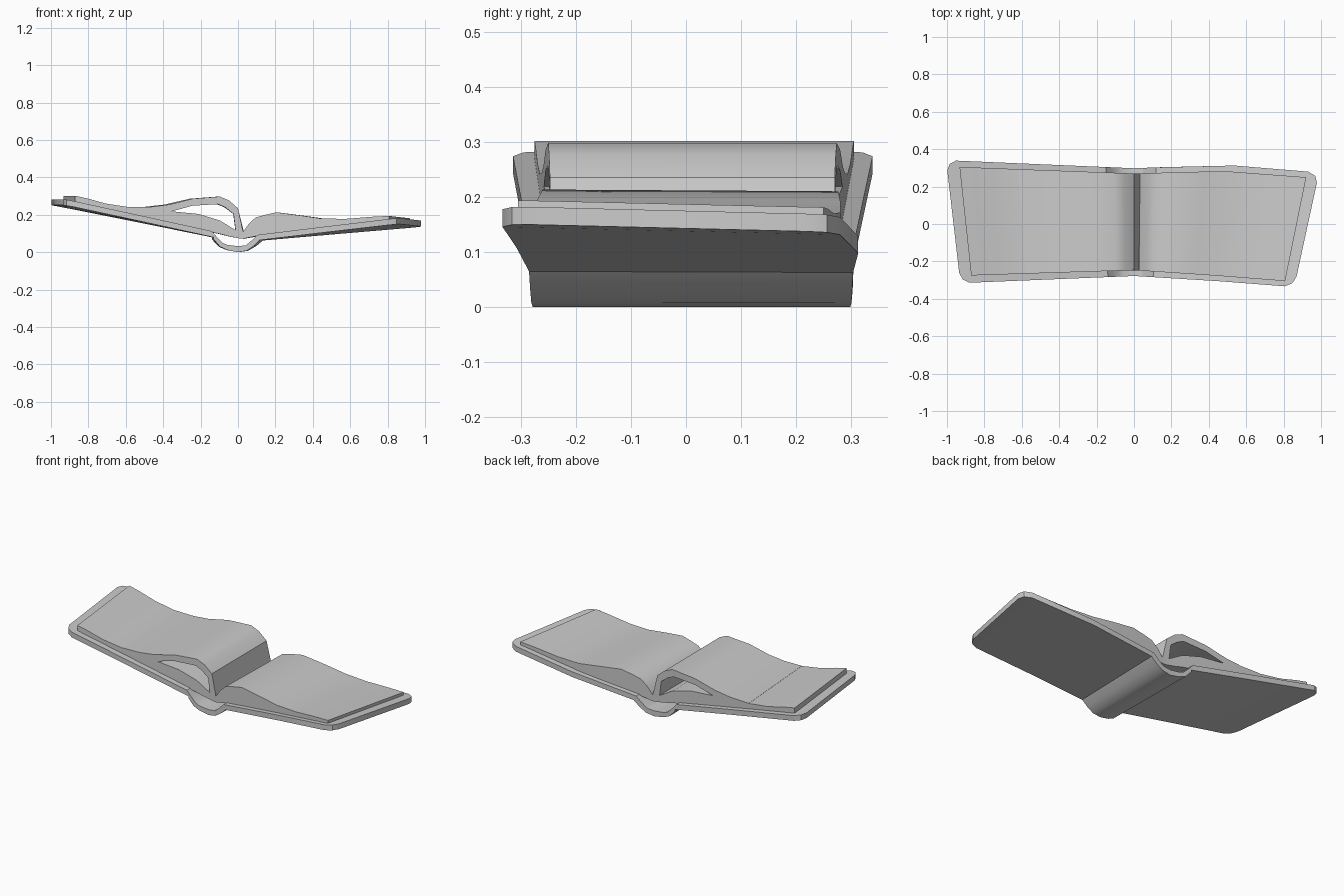
import bpy, bmesh, math

grey = bpy.data.materials.new("plain grey")
grey.diffuse_color = (0.6, 0.6, 0.6, 1)

# front and back edge positions (u, y_front, y_back)
COVER_Y = [(-.965, -.316, .341), (0, -.278, .298), (.45, -.303, .317), (.93, -.337, .275)]
PAGE_Y = [(-.9, -.275, .305), (0, -.247, .27), (.45, -.275, .283), (.87, -.305, .25)]


def edge(table, u, k):
    for a, b in zip(table, table[1:]):
        if u <= b[0] or b is table[-1]:
            t = min(1, max(0, (u - a[0]) / (b[0] - a[0])))
            return a[k] + t * (b[k] - a[k])


def place(table, u, z, side, inset):
    """Put a profile point on the front (-1) or back (+1) edge, with the skewed ends."""
    y = edge(table, u, 1 if side < 0 else 2) - side * inset
    s = y / .3
    if u < 0:
        return (u + s * u * .036, y, z)
    return (u + s * u * .070, y, z - s * u * .008)


def sheet(name, rows, table):
    """rows: (u_top, z_top, u_bottom, z_bottom, inset)"""
    bm = bmesh.new()
    rings = []
    for ut, zt, ub, zb, ins in rows:
        pts = [(ut, zt, -1), (ut, zt, 1), (ub, zb, 1), (ub, zb, -1)]
        rings.append([bm.verts.new(place(table, u, z, s, ins)) for u, z, s in pts])
    for a, b in zip(rings, rings[1:]):
        for i in range(4):
            j = (i + 1) % 4
            bm.faces.new((a[i], a[j], b[j], b[i]))
    bm.faces.new(rings[0])
    bm.faces.new(rings[-1][::-1])
    bmesh.ops.recalc_face_normals(bm, faces=bm.faces)
    me = bpy.data.meshes.new(name)
    bm.to_mesh(me)
    bm.free()
    me.materials.append(grey)
    ob = bpy.data.objects.new(name, me)
    bpy.context.collection.objects.link(ob)
    bpy.context.view_layer.objects.active = ob
    ob.select_set(True)
    bpy.ops.object.shade_smooth_by_angle(angle=math.radians(30))
    ob.select_set(False)


# hard cover with rounded corners and bulging spine
sheet("book_cover", [
    (-.965, .283, -.965, .252, .055), (-.95, .281, -.95, .249, .02),
    (-.915, .274, -.915, .243, 0), (-.5, .188, -.5, .157, 0),
    (-.145, .113, -.135, .08, 0), (-.12, .085, -.135, .07, 0),
    (-.085, .05, -.10, .03, 0), (-.06, .04, -.06, .012, 0),
    (0, .032, 0, 0, 0), (.045, .037, .05, .008, 0),
    (.075, .06, .09, .033, 0), (.11, .092, .125, .064, 0),
    (.5, .133, .5, .102, 0), (.875, .170, .875, .138, 0),
    (.915, .174, .915, .142, .02), (.93, .175, .93, .143, .055)], COVER_Y)

# left page block
sheet("left_pages", [(u, t, u, b, 0) for u, t, b in [
    (-.9, .302, .265), (-.83, .287, .25), (-.73, .26, .23), (-.6, .241, .203),
    (-.48, .238, .178), (-.38, .220, .153), (-.22, .205, .122), (-.1, .17, .098),
    (-.05, .14, .085), (0, .11, .075), (.03, .11, .072)]], PAGE_Y)

# lifted leaves arching over the left block
sheet("lifted_pages", [
    (-.6, .242, -.6, .225, 0), (-.48, .243, -.48, .225, 0),
    (-.38, .255, -.38, .215, 0), (-.25, .286, -.25, .249, 0),
    (-.1, .298, -.11, .257, 0), (-.05, .277, -.07, .240, 0),
    (0, .235, -.025, .205, 0), (.03, .105, -.012, .105, 0)], PAGE_Y)

# right page block
sheet("right_pages", [(u, t, u, b, 0) for u, t, b in [
    (.03, .11, .072), (.06, .15, .078), (.1, .185, .085), (.15, .198, .093),
    (.22, .212, .1), (.35, .195, .114), (.48, .176, .127), (.62, .174, .14),
    (.78, .184, .156), (.87, .187, .165)]], PAGE_Y)
